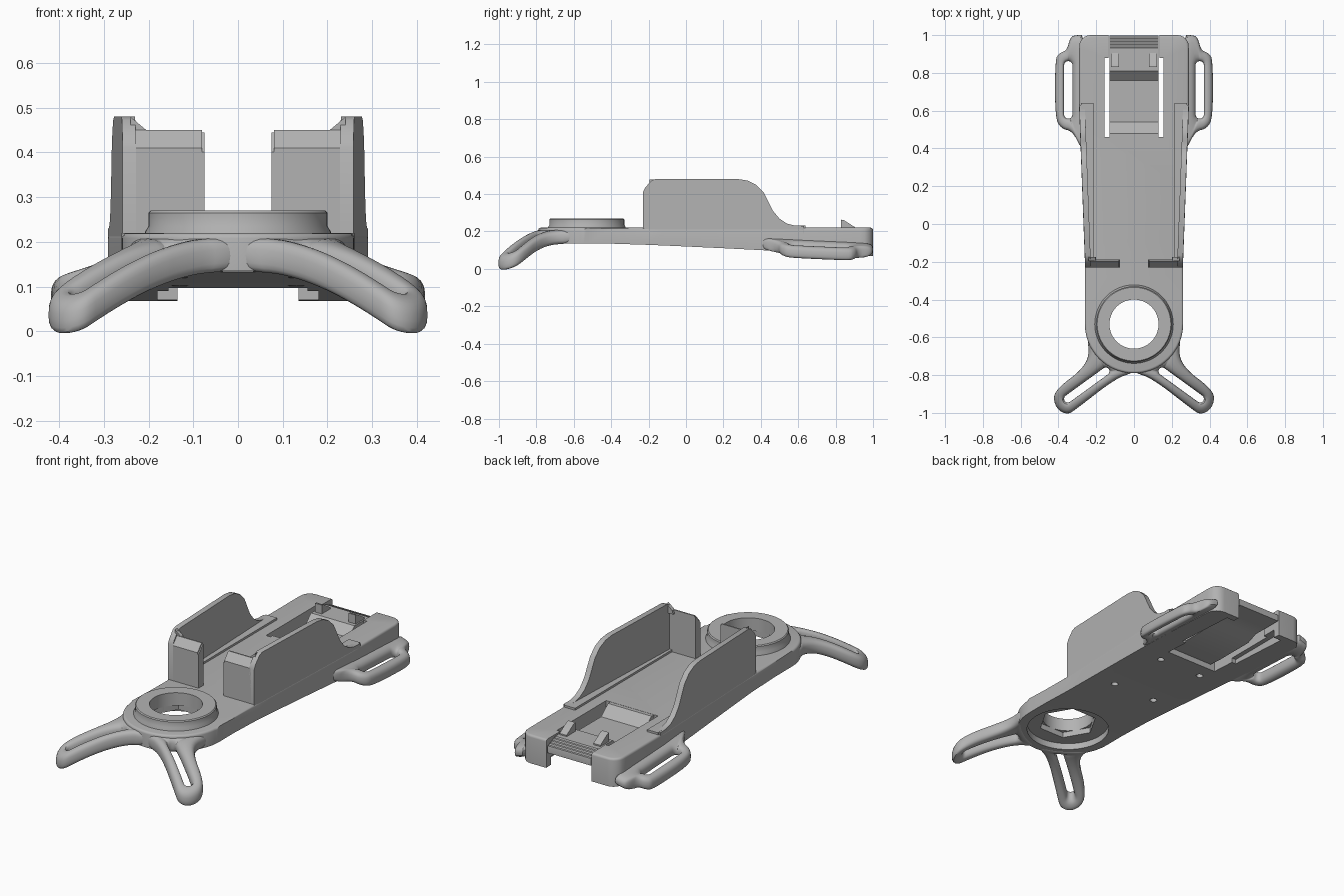
import bpy, bmesh, math
from mathutils import Vector

if "Cube" in bpy.data.objects:
    bpy.data.objects.remove(bpy.data.objects["Cube"], do_unlink=True)

grey = bpy.data.materials.new("plain_grey")
grey.use_nodes = True
grey.diffuse_color = (0.45, 0.45, 0.45, 1)
grey.node_tree.nodes["Principled BSDF"].inputs["Base Color"].default_value = (0.45, 0.45, 0.45, 1)


def make(name, bm, mirror=False):
    bmesh.ops.recalc_face_normals(bm, faces=bm.faces[:])
    mesh = bpy.data.meshes.new(name)
    bm.to_mesh(mesh)
    bm.free()
    mesh.materials.append(grey)
    ob = bpy.data.objects.new(name, mesh)
    bpy.context.collection.objects.link(ob)
    if mirror:
        ob.modifiers.new("mirror", 'MIRROR').use_clip = False
        apply_modifiers(ob)
    return ob


def activate(ob):
    bpy.ops.object.select_all(action='DESELECT')
    ob.select_set(True)
    bpy.context.view_layer.objects.active = ob


def apply_modifiers(ob):
    activate(ob)
    for m in list(ob.modifiers):
        if m.type == 'MIRROR':
            m.use_mirror_merge = False
        bpy.ops.object.modifier_apply(modifier=m.name)


def prism(points, low, high, axis, bm=None):
    """Extrude a 2D outline along an axis: 0 = x, 1 = y, 2 = z."""
    bm = bm or bmesh.new()

    def place(p, t):
        c = list(p)
        c.insert(axis, t)
        return c
    face = bm.faces.new([bm.verts.new(place(p, low)) for p in points])
    res = bmesh.ops.extrude_face_region(bm, geom=[face])
    for v in res["geom"]:
        if isinstance(v, bmesh.types.BMVert):
            v.co[axis] = high
    return bm


def rect(a, b, c, d):
    return [(a, c), (b, c), (b, d), (a, d)]


def circle(cx, cy, r, n=64, turn=0.0):
    return [(cx + r * math.cos(turn + 2 * math.pi * i / n),
             cy + r * math.sin(turn + 2 * math.pi * i / n)) for i in range(n)]


def soften(points, rounds=2, step=0.025):
    """Round the corners of a closed outline and split its long edges."""
    pts = [Vector(p) for p in points]
    for _ in range(rounds):
        pts = [q for a, b in zip(pts, pts[1:] + pts[:1])
               for q in (a.lerp(b, 0.25), a.lerp(b, 0.75))]
    out = []
    for a, b in zip(pts, pts[1:] + pts[:1]):
        n = max(1, math.ceil((b - a).length / step))
        out += [a.lerp(b, k / n) for k in range(n)]
    return out


def slotted_loop(name, outline, start, end, radius, height, zfun, sides=20):
    """Rounded band filling the space between an outline and a straight slot."""
    bm = bmesh.new()
    a, d = Vector(start), Vector(end) - Vector(start)
    rings = []
    for p in soften(outline):
        t = max(0, min(1, (p - a).dot(d) / d.length_squared))
        core = a + d * t
        q = core + (p - core).normalized() * radius
        mid, half = (p + q) / 2, (p - q) / 2
        ring = []
        for k in range(sides):
            ang = 2 * math.pi * k / sides
            c, s = math.cos(ang), math.sin(ang)
            u = math.copysign(abs(c) ** 0.75, c)
            w = math.copysign(abs(s) ** 0.75, s)
            xy = mid + half * u
            ring.append(bm.verts.new((xy.x, xy.y, zfun(xy.x, xy.y) + height * w)))
        rings.append(ring)
    for r, s in zip(rings, rings[1:] + rings[:1]):
        for k in range(sides):
            j = (k + 1) % sides
            bm.faces.new((r[k], r[j], s[j], s[k]))
    return make(name, bm, True)


# Main body: rounded front, slightly widening tail, sloping underside
HUB = -0.53
half = [(0.26 * math.sin(i * math.pi / 48), HUB - 0.26 * math.cos(i * math.pi / 48)) for i in range(25)]
half += [(0.26, -0.2), (0.29, 0.6), (0.29, 0.93)]
half += [(0.23 + 0.06 * math.cos(i * math.pi / 12), 0.94 + 0.06 * math.sin(i * math.pi / 12)) for i in range(1, 7)]
outline = half + [(-x, y) for x, y in reversed(half) if x > 0.001]
bm = prism(outline, 0, 0.22, 2)
rim = [e for e in bm.edges if all(v.co.z > 0.21 for v in e.verts)]
bmesh.ops.bevel(bm, geom=rim, offset=0.012, segments=3, profile=0.5, affect='EDGES')
for y in (-0.4, -0.1, 0.2, 0.5, 0.75):
    bmesh.ops.bisect_plane(bm, geom=bm.verts[:] + bm.edges[:] + bm.faces[:],
                           plane_co=(0, y, 0), plane_no=(0, 1, 0))
for v in bm.verts:
    if v.co.z < 0.001:
        v.co.z = 0.135 - 0.045 * max(0, v.co.y + 0.4) ** 1.2
body = make("main_body", bm)

# Openings in the body: hub socket, hexagon pocket, latch bay, screw holes
cuts = [prism(circle(0, HUB, 0.21), -0.1, 0.17, 2),
        prism(circle(0, HUB, 0.15, 6), -0.1, 0.2, 2),
        prism(circle(0, HUB, 0.13), -0.1, 0.4, 2),
        prism(rect(-0.155, 0.155, 0.46, 0.88), -0.1, 0.4, 2),
        prism(rect(-0.135, 0.135, 0.8, 1.1), -0.1, 0.4, 2),
        prism(rect(-0.18, 0.18, 0.6, 0.96), -0.1, 0.115, 2)]
cuts += [prism(circle(x, y, 0.018, 16), -0.1, 0.17, 2) for x in (-0.13, 0.13) for y in (0.0, 0.37)]
for cut in cuts:
    cutter = make("cutter", cut)
    cutter.hide_render = True
    m = body.modifiers.new("cut", 'BOOLEAN')
    m.operation, m.object, m.solver = 'DIFFERENCE', cutter, 'EXACT'
    apply_modifiers(body)
    bpy.data.objects.remove(cutter, do_unlink=True)

# Raised hub ring, turned from a profile
bm = bmesh.new()
profile = [(0.13, 0.2), (0.13, 0.27), (0.195, 0.27), (0.2, 0.265), (0.2, 0.235), (0.208, 0.222), (0.208, 0.2)]
N = 64
rings = [[bm.verts.new((x, y, z)) for x, y in circle(0, HUB, r, N)] for r, z in profile]
for r, s in zip(rings, rings[1:] + rings[:1]):
    for i in range(N):
        bm.faces.new((r[i], r[(i + 1) % N], s[(i + 1) % N], s[i]))
make("hub_ring", bm)

# Curved front arms with slots
arm = [(0.19, -0.665), (0.25, -0.6), (0.235, -0.69), (0.275, -0.77), (0.4, -0.865), (0.43, -0.92),
       (0.405, -0.985), (0.35, -1.01), (0.3, -0.975), (0.1, -0.82), (0.0, -0.785), (0.0, -0.765), (0.1, -0.735)]
slotted_loop("front_arms", arm, (0.15, -0.78), (0.35, -0.925), 0.02, 0.038,
             lambda x, y: 0.17 - 0.7 * max(0, math.hypot(x, y - HUB) - 0.25) ** 1.5)

# Strap loops on both sides of the tail
strap = [(0.25, 0.39), (0.28, 0.4), (0.325, 0.49), (0.385, 0.505), (0.418, 0.56), (0.418, 0.87),
         (0.395, 0.905), (0.355, 0.92), (0.34, 0.98), (0.32, 1.0), (0.25, 1.0)]
slotted_loop("strap_loops", strap, (0.348, 0.58), (0.348, 0.84), 0.022, 0.032,
             lambda x, y: 0.135 - 0.3 * (x - 0.27) - 0.045 * (y - 0.45))

# Side walls with a chamfered front and a sweeping rear edge
wall = [(-0.23, 0.19), (-0.23, 0.41), (-0.218, 0.435), (-0.185, 0.472), (-0.165, 0.48), (0.28, 0.48),
        (0.33, 0.472), (0.375, 0.45), (0.415, 0.41), (0.44, 0.36), (0.465, 0.31), (0.5, 0.268),
        (0.54, 0.242), (0.58, 0.232), (0.63, 0.23), (0.63, 0.19)]
bm = prism(wall, 0, 1, 0)
for v in bm.verts:
    v.co.x = 0.259 + 0.0375 * (v.co.y + 0.2) - 0.03 * v.co.x
make("side_walls", bm, True)

# Front flanges turning inward from the walls
bm = prism([(-0.23, 0.19), (-0.23, 0.41), (-0.195, 0.45), (-0.188, 0.45), (-0.188, 0.19)], 0.075, 0.24, 0)
corner = [e for e in bm.edges if all(v.co.x < 0.08 and v.co.z > 0.4 for v in e.verts)]
bmesh.ops.bevel(bm, geom=corner, offset=0.006, segments=2, affect='EDGES')
prism([(0.2, 0.43), (0.205, 0.45), (0.24, 0.479), (0.24, 0.43)], -0.195, -0.175, 1, bm)
make("front_flanges", bm, True)

# Low rails along the foot of each wall
bm = prism([(0.215, -0.19), (0.25, -0.19), (0.281, 0.64), (0.215, 0.64)], 0.2, 0.231, 2)
make("floor_rails", bm, True)

# Springy latch tongue with stepped thumb grip
grip = []
for i in range(5):
    y, z = 0.92 + 0.016 * i, 0.215 - 0.007 * i
    grip += [(y, z), (y + 0.012, z)]
tongue = [(0.45, 0.13), (0.45, 0.219), (0.48, 0.219), (0.54, 0.17), (0.76, 0.17), (0.81, 0.215)]
tongue += grip + [(0.998, 0.18), (0.998, 0.15), (0.9, 0.15), (0.82, 0.15), (0.76, 0.125), (0.54, 0.125)]
make("latch_tongue", prism(tongue, -0.13, 0.13, 0))

# Latch catches
catch = [(0.83, 0.2), (0.83, 0.263), (0.845, 0.26), (0.905, 0.222), (0.905, 0.2)]
make("latch_catches", prism(catch, 0.08, 0.122, 0), True)

for ob in list(bpy.context.scene.objects):
    if ob.type == 'MESH' and ob.data.materials and ob.data.materials[0] == grey:
        activate(ob)
        bpy.ops.object.shade_smooth_by_angle(angle=math.radians(32))
